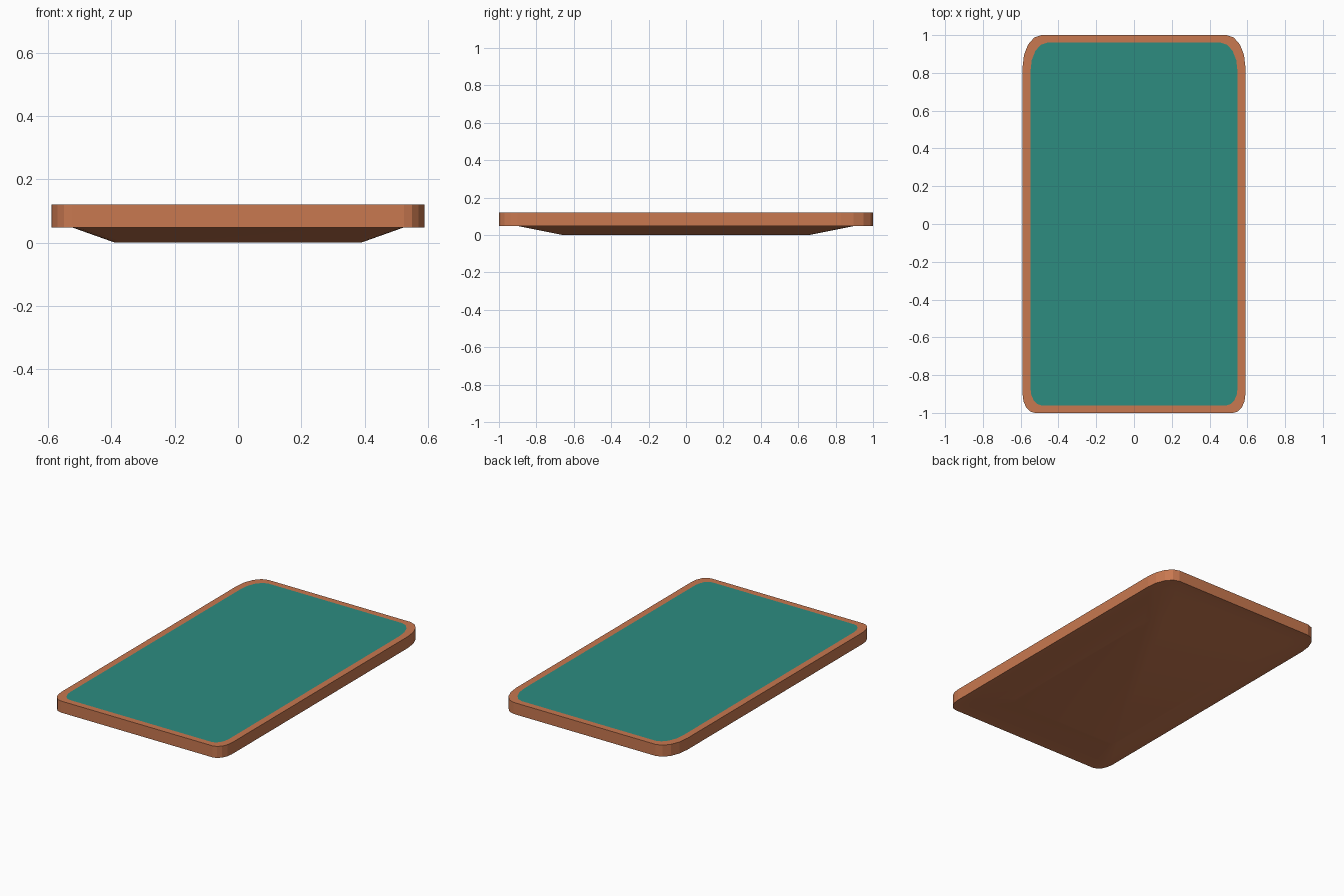
import bpy, bmesh, math

if "Cube" in bpy.data.objects:
    bpy.data.objects.remove(bpy.data.objects["Cube"])


def material(name, rgb):
    m = bpy.data.materials.new(name)
    m.diffuse_color = (*rgb, 1)
    m.use_nodes = True
    m.node_tree.nodes["Principled BSDF"].inputs["Base Color"].default_value = m.diffuse_color
    return m


copper = material("copper casing", (0.578, 0.188, 0.08))
teal = material("teal screen", (0.026, 0.262, 0.216))


def outline(hx, hy, back, front, n=4):
    """Rounded rectangle; back and front corners have their own (rx, ry)."""
    pts = []
    corners = [(1, 1, back, 0), (-1, 1, back, 90), (-1, -1, front, 180), (1, -1, front, 270)]
    for sx, sy, (rx, ry), start in corners:
        for i in range(n + 1):
            a = math.radians(start + 90 * i / n)
            pts.append((sx * (hx - rx) + rx * math.cos(a), sy * (hy - ry) + ry * math.sin(a)))
    return pts


BACK, FRONT = (0.10, 0.17), (0.065, 0.10)
bm = bmesh.new()


def ring(hx, hy, z, back=BACK, front=FRONT):
    return [bm.verts.new((x, y, z)) for x, y in outline(hx, hy, back, front)]


def bridge(lower, upper, smooth=False):
    n = len(lower)
    for i in range(n):
        j = (i + 1) % n
        bm.faces.new((lower[i], lower[j], upper[j], upper[i])).smooth = smooth


# casing levels, from the tapered back up to the bezel and screen
base = ring(0.39, 0.66, 0.0, (0.07, 0.10), (0.03, 0.05))
slope = ring(0.525, 0.90, 0.048, (0.09, 0.14), (0.05, 0.08))
rim = ring(0.59, 1.0, 0.048)
top = ring(0.59, 1.0, 0.12)
screen = ring(0.548, 0.96, 0.12, (0.088, 0.15), (0.058, 0.09))

bridge(base, slope, True)
bridge(slope, rim, True)
bridge(rim, top)
bridge(top, screen)
bm.faces.new(base[::-1]).smooth = True
bm.faces.new(screen).material_index = 1   # screen, flush with the bezel

bmesh.ops.recalc_face_normals(bm, faces=bm.faces)
for e in bm.edges:                        # keep the side wall edges crisp
    if len(e.link_faces) == 2 and e.calc_face_angle() > math.radians(30):
        e.smooth = False

mesh = bpy.data.meshes.new("tablet_casing")
bm.to_mesh(mesh)
bm.free()
mesh.materials.append(copper)
mesh.materials.append(teal)
bpy.context.collection.objects.link(bpy.data.objects.new("tablet_casing", mesh))
